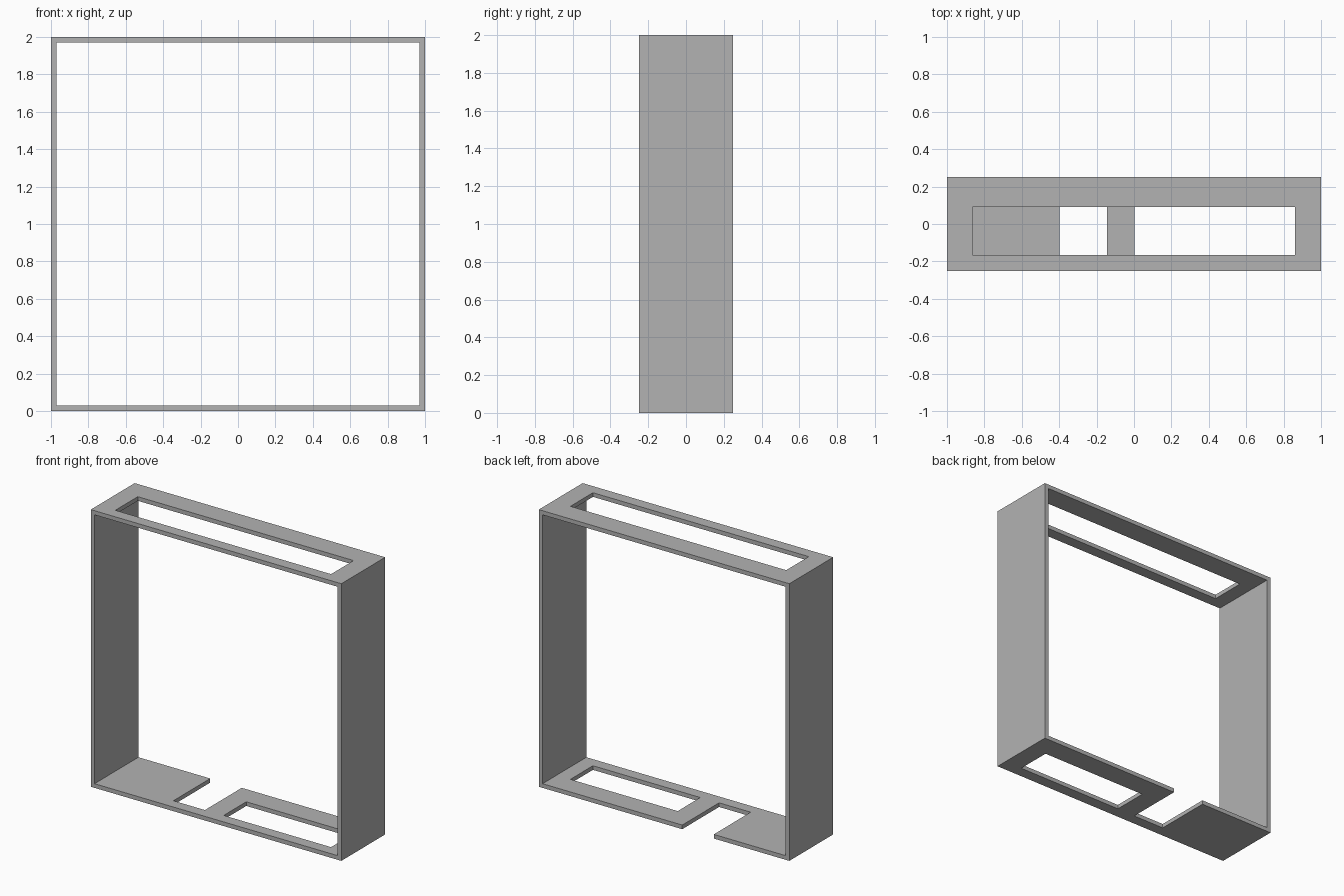
import bpy

default = bpy.data.objects.get("Cube")
if default:
    bpy.data.objects.remove(default, do_unlink=True)

WIDTH, DEPTH, HEIGHT, WALL = 2.0, 0.5, 2.0, 0.03
EDGE = 0.1  # overshoot so cutters pass cleanly through

grey = bpy.data.materials.new("neutral grey")
grey.use_nodes = True
colour = (0.45, 0.45, 0.45, 1.0)
grey.diffuse_color = colour
grey.node_tree.nodes["Principled BSDF"].inputs["Base Color"].default_value = colour


def box(name, low, high):
    """Axis-aligned box between two corners."""
    centre = [(a + b) / 2 for a, b in zip(low, high)]
    bpy.ops.mesh.primitive_cube_add(size=1, location=centre)
    obj = bpy.context.object
    obj.name = name
    obj.scale = [b - a for a, b in zip(low, high)]
    bpy.ops.object.transform_apply(location=True, rotation=False, scale=True)
    obj.data.materials.append(grey)
    return obj


def cut(target, name, low, high):
    """Subtract a box from the target, then discard the cutter."""
    cutter = box(name, low, high)
    cutter.hide_render = True
    mod = target.modifiers.new(name, "BOOLEAN")
    mod.operation = "DIFFERENCE"
    mod.solver = "EXACT"
    mod.object = cutter
    bpy.context.view_layer.objects.active = target
    bpy.ops.object.modifier_apply(modifier=mod.name)
    bpy.data.objects.remove(cutter, do_unlink=True)


# Square frame, open at front and back
x, y = WIDTH / 2, DEPTH / 2
frame = box("frame", (-x, -y, 0), (x, y, HEIGHT))
cut(frame, "interior", (-x + WALL, -y - EDGE, WALL),
    (x - WALL, y + EDGE, HEIGHT - WALL))

# Long slot in the top panel
cut(frame, "top_slot", (-0.863, -0.167, HEIGHT - EDGE),
    (0.86, 0.09, HEIGHT + EDGE))

# Half-length slot in the bottom panel
cut(frame, "bottom_slot", (0.003, -0.167, -EDGE), (0.86, 0.09, EDGE))

# Notch in the bottom panel, open at the back edge
cut(frame, "bottom_notch", (-0.397, -0.17, -EDGE), (-0.145, y + EDGE, EDGE))
